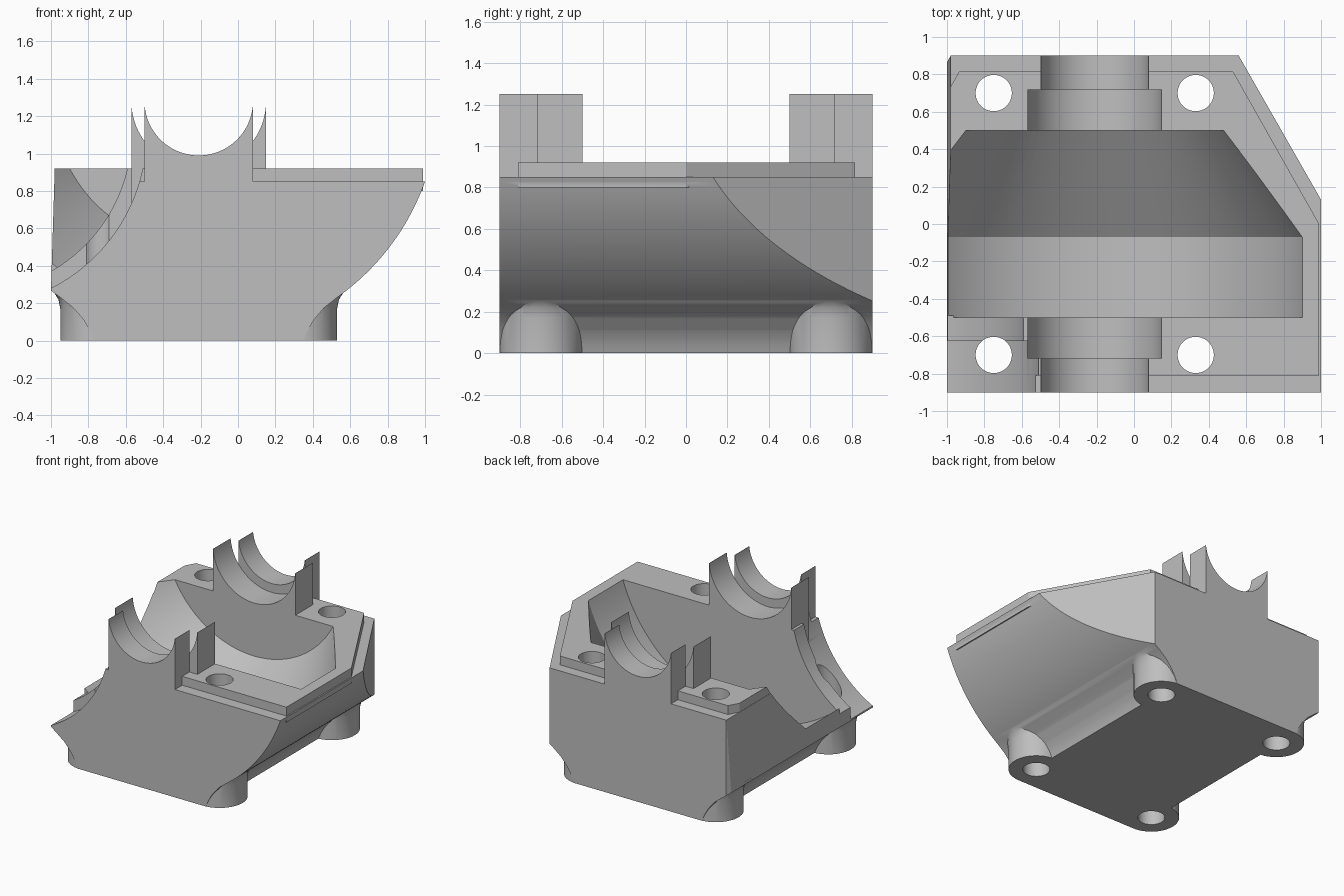
import bpy, bmesh
from math import sin, cos, radians, sqrt, acos, pi

cube = bpy.data.objects.get("Cube")
if cube:
    bpy.data.objects.remove(cube, do_unlink=True)

AX, AZ = -0.21, 1.28          # shaft axis
GX, GZ = -1.42, 1.11          # neighbouring gear axis
R_OUT = 1.284                 # outer shell radius

metal = bpy.data.materials.new("light grey metal")
metal.use_nodes = True
grey = (0.52, 0.52, 0.52, 1)
metal.diffuse_color = grey
metal.node_tree.nodes["Principled BSDF"].inputs["Base Color"].default_value = grey


def finish(bm, name):
    bmesh.ops.recalc_face_normals(bm, faces=bm.faces)
    mesh = bpy.data.meshes.new(name)
    bm.to_mesh(mesh)
    bm.free()
    mesh.materials.append(metal)
    ob = bpy.data.objects.new(name, mesh)
    bpy.context.collection.objects.link(ob)
    return ob


def prism(name, pts, lo, hi, axis):
    """Extrude a 2D outline along y (points are x,z) or z (points are x,y)."""
    bm = bmesh.new()
    place = (lambda a, b, c: (a, c, b)) if axis == "y" else (lambda a, b, c: (a, b, c))
    rings = [[bm.verts.new(place(a, b, c)) for a, b in pts] for c in (lo, hi)]
    bm.faces.new(rings[0])
    bm.faces.new(rings[1])
    n = len(pts)
    for i in range(n):
        j = (i + 1) % n
        bm.faces.new((rings[0][i], rings[0][j], rings[1][j], rings[1][i]))
    return finish(bm, name)


def lathe(name, stations, x, other, axis, n=64):
    """Solid of revolution from (radius, position) stations along y or z."""
    bm = bmesh.new()
    rings = []
    for r, t in stations:
        ring = []
        for i in range(n):
            a = 2 * pi * i / n
            u, v = x + r * cos(a), other + r * sin(a)
            ring.append(bm.verts.new((u, t, v) if axis == "y" else (u, v, t)))
        rings.append(ring)
    bm.faces.new(rings[0])
    bm.faces.new(rings[-1])
    for a, b in zip(rings, rings[1:]):
        for i in range(n):
            j = (i + 1) % n
            bm.faces.new((a[i], a[j], b[j], b[i]))
    return finish(bm, name)


def combine(target, tool, op):
    """Apply a boolean and discard the tool."""
    mod = target.modifiers.new(op, "BOOLEAN")
    mod.operation, mod.object, mod.solver = op, tool, "EXACT"
    bpy.context.view_layer.objects.active = target
    bpy.ops.object.modifier_apply(modifier=mod.name)
    bpy.data.objects.remove(tool, do_unlink=True)


def arc(cx, cz, r, a0, a1, n):
    return [(cx + r * cos(a0 + (a1 - a0) * i / n), cz + r * sin(a0 + (a1 - a0) * i / n))
            for i in range(n + 1)]


# Shell cross-section: foot, concave fillets and round flanks
fillet = [(0.56, 0), (0.58, 0.05), (0.615, 0.11), (0.67, 0.175)]
start = -acos(0.74 / R_OUT)
right = arc(AX, AZ, R_OUT, start, -acos(1.21 / R_OUT), 32)
left = arc(AX, AZ, R_OUT, -pi + acos(0.79 / R_OUT), -pi - start, 4)
section = ([(AX + d, z) for d, z in fillet] + right + [(-0.982, 0.85)] + left
           + [(AX - d, z) for d, z in reversed(fillet)])
housing = prism("housing", section, -0.9, 0.9, "y")

# Slanted back corners
plan = [(1.1, -1), (1.1, -0.045), (0.56, 0.9), (-0.98, 0.9), (-1.1, 0.69), (-1.1, -1)]
combine(housing, prism("corner_trim", plan, -0.1, 1.0, "z"), "INTERSECT")

# Foot bosses with flared tops
bolts = [(x, y) for x in (-0.75, 0.33) for y in (-0.7, 0.7)]
for x, y in bolts:
    boss = lathe("boss", [(0.2, 0), (0.2, 0.17), (0.21, 0.22), (0.235, 0.26), (0.27, 0.29)],
                 x, y, "z", 48)
    combine(boss, prism("boss_trim", [(-1, -0.9), (1, -0.9), (1, 0.9), (-1, 0.9)], -0.1, 0.4, "z"),
            "INTERSECT")
    combine(housing, boss, "UNION")

# Raised mating lip
rim = [(0.99, -0.81), (0.99, 0.0), (0.53, 0.815), (-0.935, 0.815), (-0.98, 0.735), (-0.98, -0.81)]
combine(housing, prism("lip", rim, 0.8, 0.92, "z"), "UNION")

# Round and conical inner cavity
combine(housing, lathe("cavity", [(1.167, -0.5), (1.167, -0.07), (0.778, 0.5)],
                       AX, AZ, "y", 128), "DIFFERENCE")

# Stepped clearance for the neighbouring gear
combine(housing, lathe("gear_clearance", [(0.93, -1), (0.93, -0.625), (0.85, -0.625), (0.85, -0.49)],
                       GX, GZ, "y", 128), "DIFFERENCE")

# Bearing saddles at both ends, stepped in width
TOP = 1.25
for side in (-1, 1):
    for r, y0, y1 in ((0.36, 0.5, 0.72), (0.29, 0.72, 0.9)):
        dip = acos(sqrt(r * r - (AZ - TOP) ** 2) / r)
        outline = ([(AX - r, 0.5), (AX + r, 0.5), (AX + r, TOP)]
                   + arc(AX, AZ, r, -dip, -pi + dip, 40) + [(AX - r, TOP)])
        lo, hi = sorted((side * y0, side * y1))
        combine(housing, prism("saddle", outline, lo, hi, "y"), "UNION")

# Bolt holes
for x, y in bolts:
    combine(housing, lathe("bolt_hole", [(0.097, -0.1), (0.097, 1.1)], x, y, "z", 40), "DIFFERENCE")

# Smooth curves with sharp edges
bpy.context.view_layer.update()
bpy.ops.object.select_all(action="DESELECT")
housing.select_set(True)
bpy.context.view_layer.objects.active = housing
bpy.ops.object.shade_smooth_by_angle(angle=radians(25))
